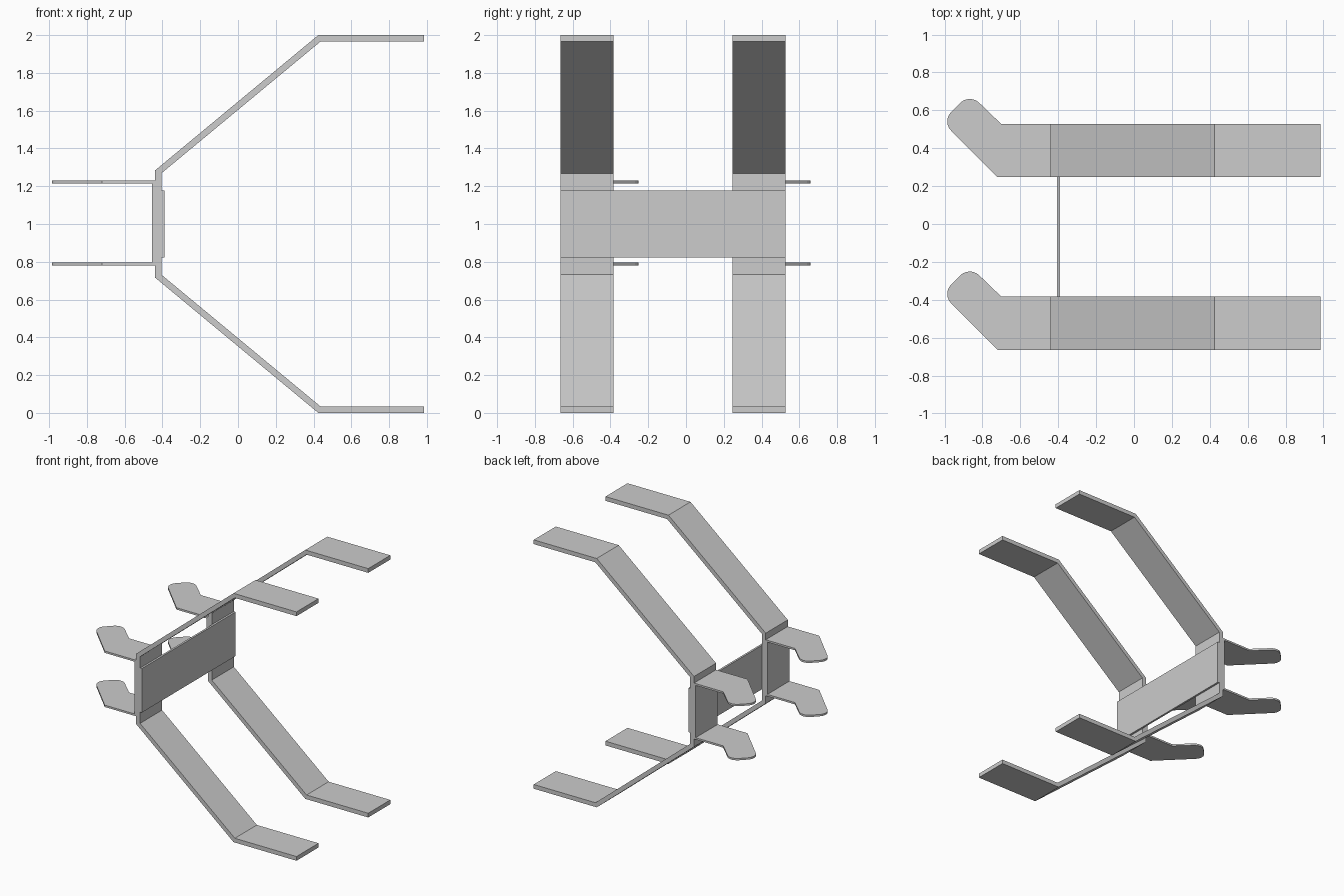
import bpy
import bmesh
from math import cos, sin, pi
from mathutils import Vector

if "Cube" in bpy.data.objects:
    bpy.data.objects.remove(bpy.data.objects["Cube"], do_unlink=True)

grey = bpy.data.materials.new("plain grey")
grey.use_nodes = True
colour = (0.604, 0.604, 0.604, 1)
grey.diffuse_color = colour
grey.node_tree.nodes["Principled BSDF"].inputs["Base Color"].default_value = colour


def extrude_profile(name, points, offset):
    """Extrude a closed 3D outline by an offset vector."""
    bm = bmesh.new()
    face = bm.faces.new([bm.verts.new(p) for p in points])
    result = bmesh.ops.extrude_face_region(bm, geom=[face], use_keep_orig=True)
    verts = [g for g in result["geom"] if isinstance(g, bmesh.types.BMVert)]
    bmesh.ops.translate(bm, verts=verts, vec=offset)
    bmesh.ops.recalc_face_normals(bm, faces=bm.faces)
    mesh = bpy.data.meshes.new(name)
    bm.to_mesh(mesh)
    bm.free()
    mesh.materials.append(grey)
    obj = bpy.data.objects.new(name, mesh)
    bpy.context.collection.objects.link(obj)


def box(name, low, high):
    (x0, y0, z0), (x1, y1, z1) = low, high
    outline = [(x0, y0, z0), (x1, y0, z0), (x1, y1, z0), (x0, y1, z0)]
    extrude_profile(name, outline, (0, 0, z1 - z0))


def rounded(corner, before, after, radius, steps=6):
    """Points easing a right-angled corner into a quarter circle."""
    c = Vector(corner)
    a = (Vector(before) - c).normalized() * radius
    b = (Vector(after) - c).normalized() * radius
    angles = [pi / 2 * i / steps for i in range(steps + 1)]
    return [tuple(c + a * (1 - sin(t)) + b * (1 - cos(t))) for t in angles]


def mirrored(points):
    """Reflect a profile about the middle height, z = 1."""
    return [(x, 2 - z) for x, z in reversed(points)]


WIDTH = 0.28

# Bent strap: down the outer edge, then back up the inner edge
outer = [(0.985, 2.0), (0.425, 2.0), (-0.44, 1.283)]
inner = [(0.985, 1.966), (0.437, 1.966), (-0.406, 1.268)]
strap = outer + mirrored(outer) + (inner + mirrored(inner))[::-1]

# Hook outline, measured from the strap's front edge
tip_left, tip_right = (-1.015, 0.295), (-0.868, 0.442)
root_low, root_high = (-0.72, 0), (-0.70, WIDTH)
hook = [(-0.44, 0), root_low]
hook += rounded(tip_left, root_low, tip_right, 0.07)
hook += rounded(tip_right, tip_left, root_high, 0.07)
hook += [root_high, (-0.44, WIDTH)]

for side, y in (("front", -0.664), ("back", 0.247)):
    extrude_profile(side + "_strap", [(x, y, z) for x, z in strap], (0, WIDTH, 0))
    # Bracket clipped to the strap, with a hook at each end
    box(side + "_bracket_web", (-0.455, y, 0.795), (-0.44, y + WIDTH, 1.215))
    for level, z in (("lower", 0.78), ("upper", 1.215)):
        extrude_profile(f"{side}_{level}_hook",
                        [(x, y + v, z) for x, v in hook], (0, 0, 0.015))

# Plate joining the two straps
box("cross_plate", (-0.406, -0.664, 0.823), (-0.39, 0.527, 1.177))
